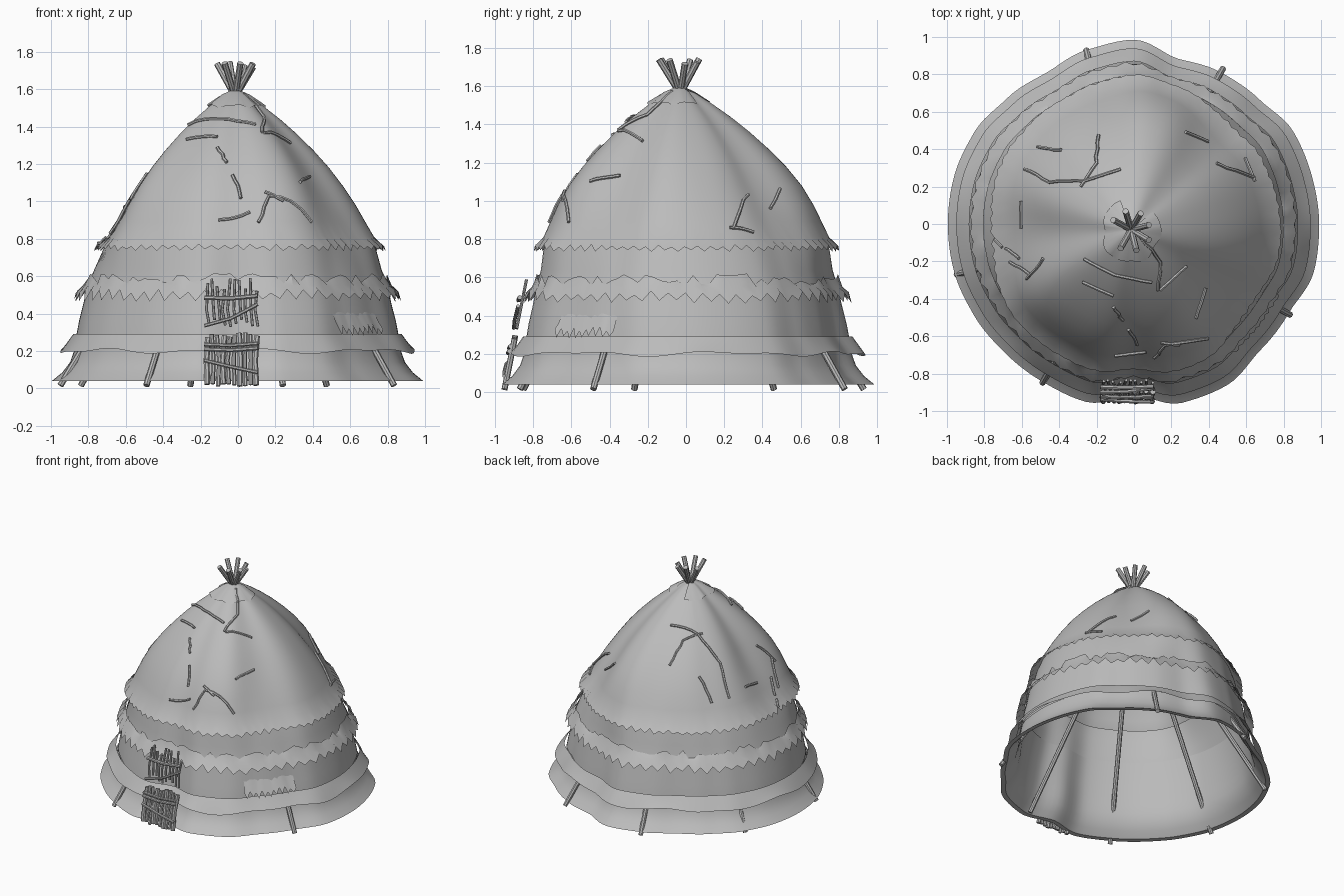
import bpy, bmesh, random
from math import sin, cos, pi, radians
from mathutils import Vector
from mathutils.bvhtree import BVHTree

random.seed(4)
if "Cube" in bpy.data.objects:
    bpy.data.objects.remove(bpy.data.objects["Cube"])

grey = bpy.data.materials.new("weathered_grey")
grey.use_nodes = True
COLOUR = (0.5, 0.5, 0.5, 1)
grey.diffuse_color = COLOUR
grey.node_tree.nodes["Principled BSDF"].inputs["Base Color"].default_value = COLOUR

# Ground outline radius every 15 degrees, from +x anticlockwise
OUTLINE = [.985, .98, .98, .94, .93, .91, .98, .96, .93, .95, .98, .99,
           .99, .99, .98, .97, .97, .98, .91, .985, .99, .95, .95, .99]


def outline(a):
    t = (a / radians(15)) % 24
    i = int(t)
    k = t - i
    k = k * k * (3 - 2 * k)
    return OUTLINE[i % 24] * (1 - k) + OUTLINE[(i + 1) % 24] * k


def hut_point(a, r, z):
    """Point on the hut, with the wobble of the outline and the roof folds."""
    w = max(0.35, min(1, 1.3 - z))
    f = 1 + w * (outline(a) / 0.985 - 1)
    if z > 0.6:
        k = min(1, (z - 0.6) / 0.5)
        f += k * (.045 * sin(5 * a + 1.2) + .03 * sin(3 * a + 2.2) + .02 * sin(8 * a + 3.67)
                  - .07 * cos(2 * a) - .02 * sin(a))
    s = min(1, z / 1.5) ** 2
    return Vector((r * f * cos(a) - .015 * s, r * f * sin(a) - .03 * s, z))


def finish(bm, name, angle=40):
    me = bpy.data.meshes.new(name)
    bm.to_mesh(me)
    bm.free()
    me.materials.append(grey)
    ob = bpy.data.objects.new(name, me)
    bpy.context.collection.objects.link(ob)
    bpy.ops.object.select_all(action='DESELECT')
    bpy.context.view_layer.objects.active = ob
    ob.select_set(True)
    bpy.ops.object.shade_smooth_by_angle(angle=radians(angle))
    return ob


def sheet(name, profile, cols=144, teeth=0, ragged=0, wave=0, arc=None):
    """Sheet swept round the hut; profile runs from top to bottom."""
    bm = bmesh.new()
    start, end = arc or (0, 360)
    n = cols if arc is None else cols + 1
    rows = [[] for _ in profile]
    for c in range(n):
        a = radians(start + (end - start) * c / cols)
        for j, (r, z) in enumerate(profile):
            if j == len(profile) - 1:
                d = teeth * (random.uniform(.5, 1.1) if c % 2 else -random.uniform(.1, .9))
                z -= d
                r += d * .3
                z += wave * (sin(7 * a) + .7 * sin(13 * a + 1))
            elif j == 0:
                z += ragged * random.uniform(-1, 1)
            rows[j].append(bm.verts.new(hut_point(a, r, z)))
    for top, low in zip(rows, rows[1:]):
        for c in range(cols):
            d = (c + 1) % n
            bm.faces.new((top[c], low[c], low[d], top[d]))
    return finish(bm, name)


def tube(bm, pts, rad, sides=7):
    """Round stick along a path, with flat ends."""
    rings = []
    for i, p in enumerate(pts):
        t = (pts[min(i + 1, len(pts) - 1)] - pts[max(i - 1, 0)]).normalized()
        u = t.orthogonal().normalized() if not rings else (u - t * u.dot(t)).normalized()
        v = t.cross(u)
        rings.append([bm.verts.new(p + rad * (u * cos(2 * pi * k / sides) + v * sin(2 * pi * k / sides)))
                      for k in range(sides)])
    for lo, hi in zip(rings, rings[1:]):
        for k in range(sides):
            m = (k + 1) % sides
            bm.faces.new((lo[k], lo[m], hi[m], hi[k]))
    bm.faces.new(rings[0][::-1])
    bm.faces.new(rings[-1])


# Roof and the thatch layers below it
roof = sheet("roof", [(.015, 1.585), (.07, 1.565), (.15, 1.51), (.24, 1.44), (.33, 1.36), (.42, 1.27),
                      (.5, 1.18), (.575, 1.08), (.64, .98), (.69, .89), (.735, .81), (.79, .755)], teeth=.02)
sheet("roof_cap", [(.012, 1.6), (.08, 1.57), (.165, 1.51)], 36, wave=.006, arc=(110, 400))
sheet("upper_thatch", [(.715, .82), (.745, .74), (.77, .64), (.8, .55)])
sheet("upper_thatch_fringe", [(.8, .59), (.825, .55), (.865, .5)], 120, teeth=.035, ragged=.03)
sheet("lower_thatch", [(.80, .56), (.82, .46), (.845, .36), (.862, .27)])
sheet("lower_thatch_fringe", [(.876, .29), (.905, .25), (.945, .2)], wave=.009)
sheet("ground_skirt", [(.86, .26), (.872, .2), (.893, .14), (.935, .085), (.99, .04), (.955, .042)])
sheet("inner_wall", [(.785, .58), (.825, .4), (.847, .26), (.86, .2), (.878, .14), (.915, .085), (.955, .042)])
sheet("thatch_patch", [(.835, .4), (.865, .35), (.89, .31)], 18, teeth=.035, ragged=.012, arc=(-52, -26))

# Straight frame poles crossing at the peak
peak = Vector((-.015, -.03, 1.56))
bm = bmesh.new()
for x, y in [(.835, -.485), (-.49, -.85), (.475, .83), (-.255, .93), (-.95, -.27), (-.84, .46),
             (.24, -.87)]:
    foot = Vector((x, y, .015))
    tip = peak + (peak - foot).normalized() * random.uniform(.18, .22)
    tube(bm, [foot, tip], .017, 8)
finish(bm, "frame_poles")


# Door of lashed sticks, leaning with the wall
def door_point(x, z, out=0):
    return Vector((x, -.952 + .2 * z - out, z))


bm = bmesh.new()
for i in range(10):
    x = -.165 + i * .029
    j = random.uniform(-.008, .008)
    tube(bm, [door_point(x, .005 + random.random() * .02), door_point(x + j, .15),
              door_point(x - j, .27 + random.random() * .03)], .012 if i % 3 else .016)
    tube(bm, [door_point(x + .01, .33 + random.random() * .05), door_point(x + j, .42),
              door_point(x - j, .5 + random.random() * .09)], .008)
for z0, z1, rad in [(.485, .495, .012), (.335, .45, .01), (.235, .24, .01), (.21, .215, .011), (.15, .085, .01)]:
    tube(bm, [door_point(-.18, z0, .016), door_point(-.04, z0 * .6 + z1 * .4 - .008, .02),
              door_point(.105, z1, .016)], rad)
finish(bm, "stick_door")

# Loose twigs laid on the roof, as paths in plan
bm = bmesh.new()
bm.from_mesh(roof.data)
tree = BVHTree.FromBMesh(bm)
bm.free()
TWIGS = [
    [(-.58, .29), (-.45, .22), (-.26, .23), (-.07, .29)],
    [(-.19, .47), (-.2, .32), (-.28, .2)], [(-.51, .41), (-.39, .39)],
    [(-.6, .12), (-.6, -.02)], [(-.26, -.19), (-.1, -.27), (.09, -.31)],
    [(.03, -.07), (.14, -.2), (.13, -.35)], [(.14, -.35), (.28, -.22)],
    [(.33, -.5), (.38, -.34)], [(-.27, -.31), (-.11, -.38)],
    [(-.11, -.44), (-.06, -.51)], [(-.03, -.56), (.02, -.64)],
    [(-.1, -.7), (.06, -.68)], [(.11, -.71), (.17, -.64), (.39, -.61)],
    [(.14, -.63), (.24, -.64)], [(.27, .49), (.39, .44)],
    [(.44, .32), (.64, .24)], [(.59, .35), (.64, .23)], [(-.76, -.06), (-.7, -.13)],
    [(-.68, -.13), (-.61, -.18)], [(-.57, -.29), (-.48, -.19)], [(-.66, -.2), (-.55, -.27)],
]
bm = bmesh.new()
for path in TWIGS:
    pts = []
    for (x0, y0), (x1, y1) in zip(path, path[1:]):
        pts += [(x0 + (x1 - x0) * k / 4, y0 + (y1 - y0) * k / 4) for k in range(4)]
    pts.append(path[-1])
    spots = []
    for x, y in pts:
        hit, normal, _, _ = tree.ray_cast(Vector((x, y, 3)), Vector((0, 0, -1)))
        if hit:
            side = Vector((-y, x, 0)).normalized() * random.uniform(-.006, .006)
            spots.append(hit + normal * .007 + side)
    if len(spots) > 1:
        tube(bm, spots, .009, 6)
finish(bm, "roof_twigs")
